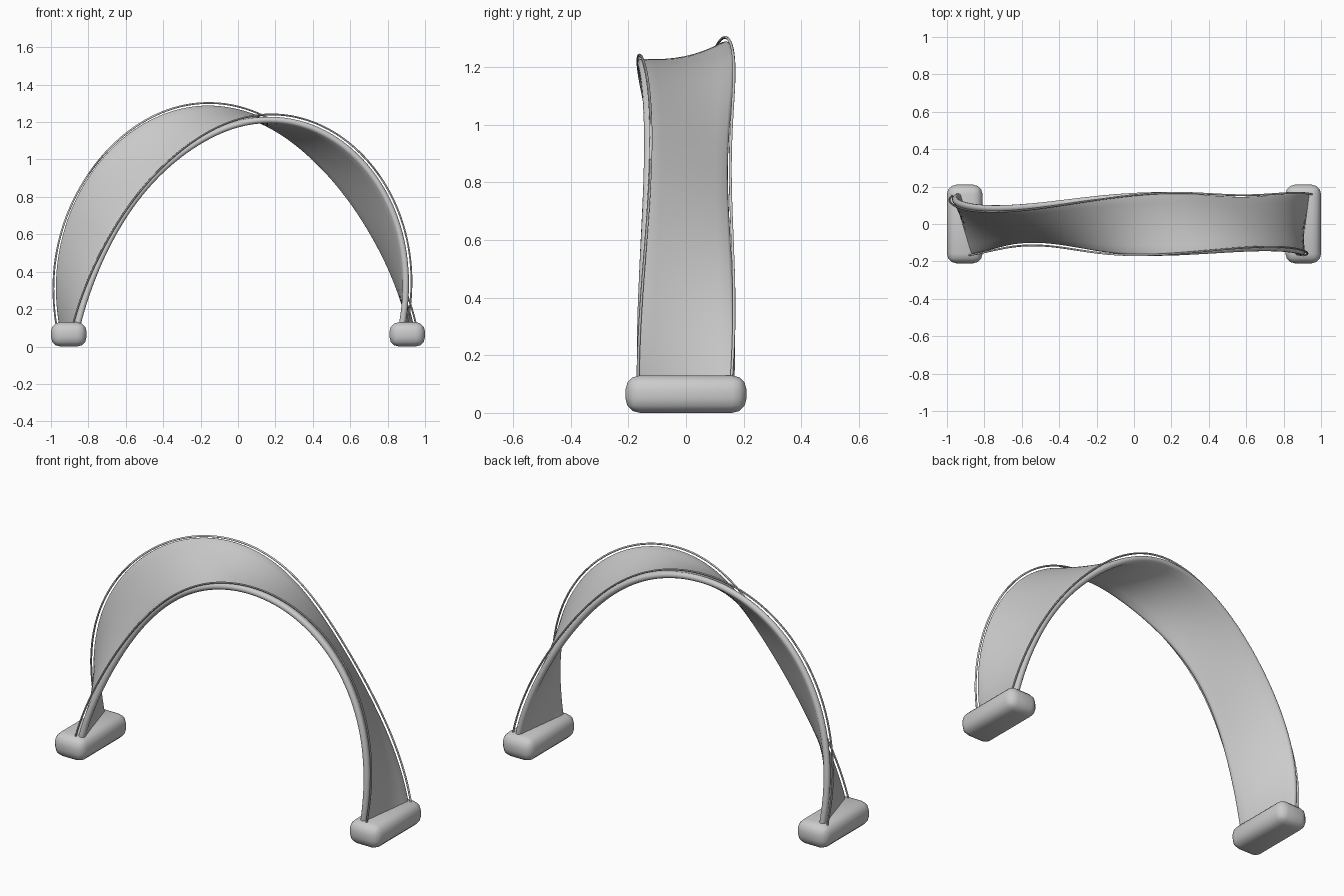
import bpy, bmesh
from math import sin, cos, pi, radians
from mathutils import Vector

if "Cube" in bpy.data.objects:
    bpy.data.objects.remove(bpy.data.objects["Cube"])

A, B, Z0 = 0.9, 1.15, 0.07      # arch half span, rise, base height
HALF_W, HALF_T = 0.17, 0.0175   # ribbon half width and half thickness
STEPS = 96


def frame(t):
    """Centre, width direction and face normal of the twisted ribbon."""
    centre = Vector((-A * cos(t), 0, Z0 + B * sin(t)))
    out = Vector((-cos(t) / A, 0, sin(t) / B)).normalized()
    y = Vector((0, 1, 0))
    twist = radians(12 + 45 * sin(2 * t))
    return centre, y * cos(twist) + out * sin(twist), out * cos(twist) - y * sin(twist)


def finish(bm, name):
    bmesh.ops.recalc_face_normals(bm, faces=bm.faces)
    mesh = bpy.data.meshes.new(name)
    bm.to_mesh(mesh)
    bm.free()
    ob = bpy.data.objects.new(name, mesh)
    bpy.context.collection.objects.link(ob)
    bpy.ops.object.select_all(action='DESELECT')
    ob.select_set(True)
    bpy.context.view_layer.objects.active = ob
    bpy.ops.object.shade_smooth_by_angle(angle=radians(45))
    return ob


def sweep(name, section):
    """Sweep a closed (width, normal) section along the arch."""
    bm = bmesh.new()
    rings = []
    for i in range(STEPS + 1):
        c, w, n = frame(pi * i / STEPS)
        rings.append([bm.verts.new(c + w * u + n * v) for u, v in section])
    k = len(section)
    for r0, r1 in zip(rings, rings[1:]):
        for j in range(k):
            bm.faces.new((r0[j], r0[(j + 1) % k], r1[(j + 1) % k], r1[j]))
    bm.faces.new(rings[0])
    bm.faces.new(rings[-1])
    return finish(bm, name)


# twisted ribbon with rounded rims
section = []
for side in (1, -1):
    for i in range(7):
        a = -pi / 2 + pi * i / 6
        section.append((side * (HALF_W - HALF_T + HALF_T * cos(a)), side * HALF_T * sin(a)))
    for i in range(1, 8):
        section.append((side * (HALF_W - HALF_T) * (1 - i / 4), side * HALF_T))
sweep("arch_ribbon", section)

# thin trim wires raised above the outer face along both rims
for side, label in ((1, "back"), (-1, "front")):
    sweep(label + "_trim_wire",
          [(side * (HALF_W - 0.006) + 0.005 * cos(2 * pi * i / 8),
            HALF_T + 0.012 + 0.005 * sin(2 * pi * i / 8)) for i in range(8)])

# rounded feet
for side, label in ((-1, "left"), (1, "right")):
    bm = bmesh.new()
    bmesh.ops.create_cube(bm, size=1)
    for v in bm.verts:
        v.co = Vector((v.co.x * 0.19 + side * 0.905, v.co.y * 0.42, v.co.z * 0.13 + 0.065))
    bmesh.ops.bevel(bm, geom=bm.edges[:], offset=0.05, segments=3, profile=0.5, affect='EDGES')
    finish(bm, label + "_foot")
